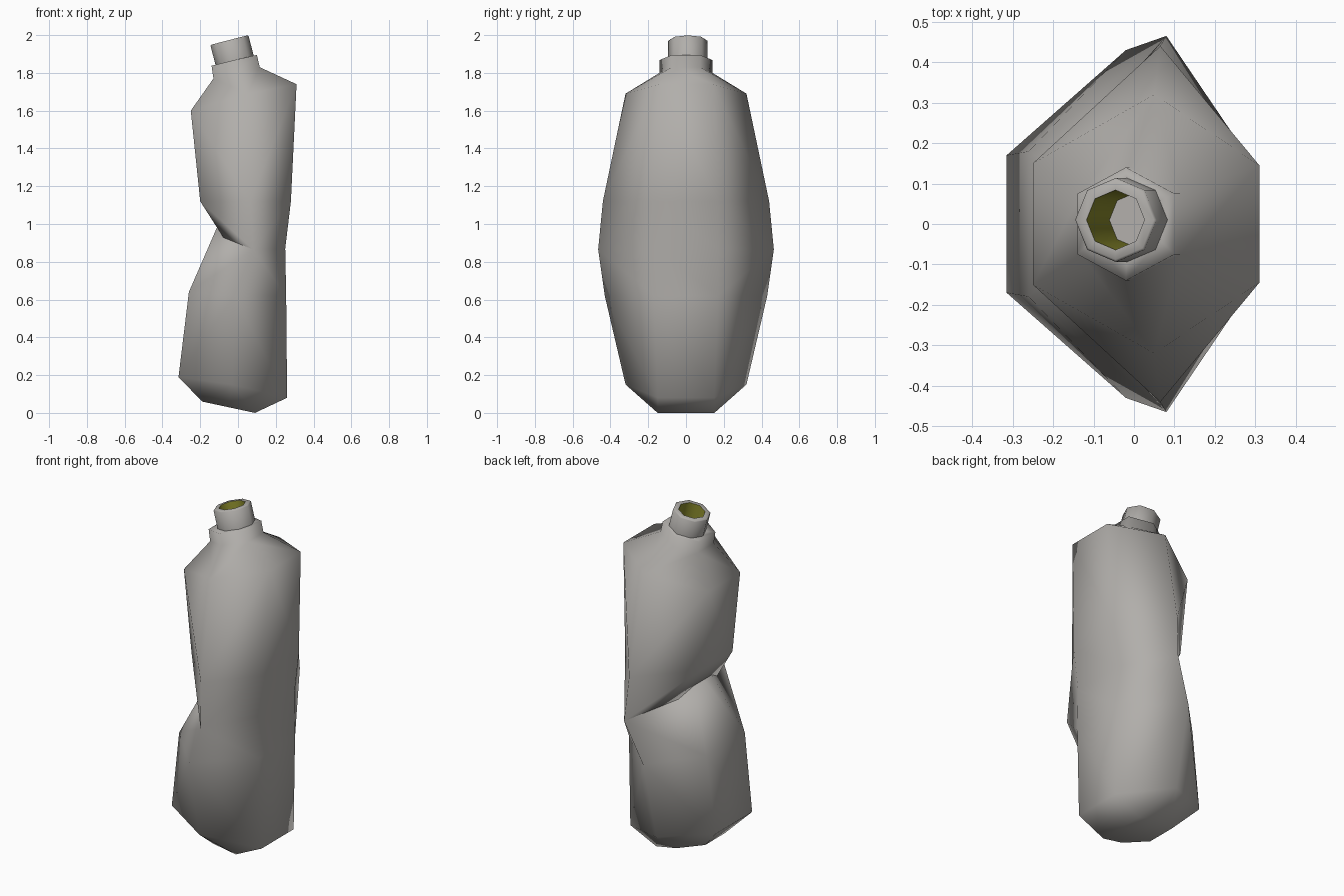
import bpy, bmesh, math
from mathutils import Vector, Matrix

if "Cube" in bpy.data.objects:
    bpy.data.objects.remove(bpy.data.objects["Cube"])

def material(name, rgb):
    m = bpy.data.materials.new(name)
    m.diffuse_color = (*rgb, 1)
    m.use_nodes = True
    m.node_tree.nodes["Principled BSDF"].inputs["Base Color"].default_value = m.diffuse_color
    return m

grey = material("warm grey plastic", (0.44, 0.425, 0.405))
olive = material("olive lining", (0.25, 0.25, 0.025))

def loft(name, rings, mats, mat_rule=None, diagonal=None, caps=(True, True), angle=75):
    """Skin a list of equal-length rings; diagonal(k, i) picks how each quad splits."""
    bm = bmesh.new()
    loops = [[bm.verts.new(p) for p in r] for r in rings]
    n = len(loops[0])
    for k, (a, b) in enumerate(zip(loops, loops[1:])):
        for i in range(n):
            j = (i + 1) % n
            quad = (a[i], a[j], b[j], b[i])
            split = diagonal(k, i) if diagonal else None
            if split is None:
                parts = [quad]
            elif split:      # lower second corner to upper first corner
                parts = [(a[i], a[j], b[i]), (a[j], b[j], b[i])]
            else:            # lower first corner to upper second corner
                parts = [(a[i], a[j], b[j]), (a[i], b[j], b[i])]
            for p in parts:
                bm.faces.new(p).material_index = mat_rule(k) if mat_rule else 0
    if caps[0]:
        bm.faces.new(loops[0][::-1])
    if caps[1]:
        bm.faces.new(loops[-1])
    bmesh.ops.remove_doubles(bm, verts=bm.verts, dist=0.0005)
    me = bpy.data.meshes.new(name)
    bm.to_mesh(me)
    bm.free()
    ob = bpy.data.objects.new(name, me)
    bpy.context.collection.objects.link(ob)
    for m in mats:
        me.materials.append(m)
    bpy.context.view_layer.objects.active = ob
    ob.select_set(True)
    bpy.ops.object.shade_smooth_by_angle(angle=math.radians(angle))
    ob.select_set(False)
    return ob

def hexagon(right, tip, left):
    """Six-sided section mirrored in y, counter-clockwise from above."""
    def flip(p):
        return (p[0], -p[1], p[2])
    return [flip(right), right, tip, left, flip(left), flip(tip)]

# Crushed bottle body, from the base up: right corner, side ridge, left corner.
# Sections 3 and 4 share their ridge; their left corners overlap to make the fold.
sections = [
    ((0.09, 0.15, 0.0), (-0.05, 0.16, 0.03), (-0.19, 0.09, 0.06)),
    ((0.26, 0.15, 0.08), (-0.03, 0.32, 0.15), (-0.315, 0.17, 0.19)),
    ((0.255, 0.17, 0.62), (-0.02, 0.43, 0.62), (-0.26, 0.18, 0.64)),
    ((0.25, 0.17, 0.87), (0.08, 0.465, 0.865), (-0.06, 0.05, 1.10)),
    ((0.25, 0.17, 0.87), (0.08, 0.465, 0.865), (-0.04, 0.19, 0.87)),
    ((0.28, 0.17, 1.12), (0.065, 0.44, 1.12), (-0.20, 0.15, 1.12)),
    ((0.31, 0.145, 1.74), (0.05, 0.32, 1.69), (-0.25, 0.15, 1.60)),
    ((0.115, 0.075, 1.83), (-0.01, 0.14, 1.80), (-0.13, 0.075, 1.77)),
    ((0.10, 0.075, 1.895), (-0.02, 0.14, 1.868), (-0.14, 0.075, 1.838)),
]

# Tilted neck axis
tilt = Matrix.Rotation(math.radians(-14.5), 3, 'Y')
base = Vector((-0.015, 0.01, 1.855))

def circle(r, h, n=8, turn=0.0):
    return [base + tilt @ Vector((r * math.cos(turn + math.tau * i / n),
                                  r * math.sin(turn + math.tau * i / n), h)) for i in range(n)]

def body_split(k, i):
    if i in (0, 3):
        return True
    tip_first = i in (2, 5)
    # below the fold the lower corners meet the upper ridge, above it the reverse
    return tip_first if k < 4 else not tip_first

collar_hole = circle(0.098, 0.012, 6, -math.pi / 6)
loft("crushed_bottle", [hexagon(*s) for s in sections] + [collar_hole], [grey],
     diagonal=body_split, caps=(True, False), angle=180)

# Open neck with a lined bore
neck = [circle(0.104, -0.005), circle(0.104, 0.118), circle(0.098, 0.123),
        circle(0.074, 0.123), circle(0.068, -0.08)]
loft("neck", neck, [grey, olive], lambda k: 1 if k == 3 else 0, caps=(False, True), angle=50)
